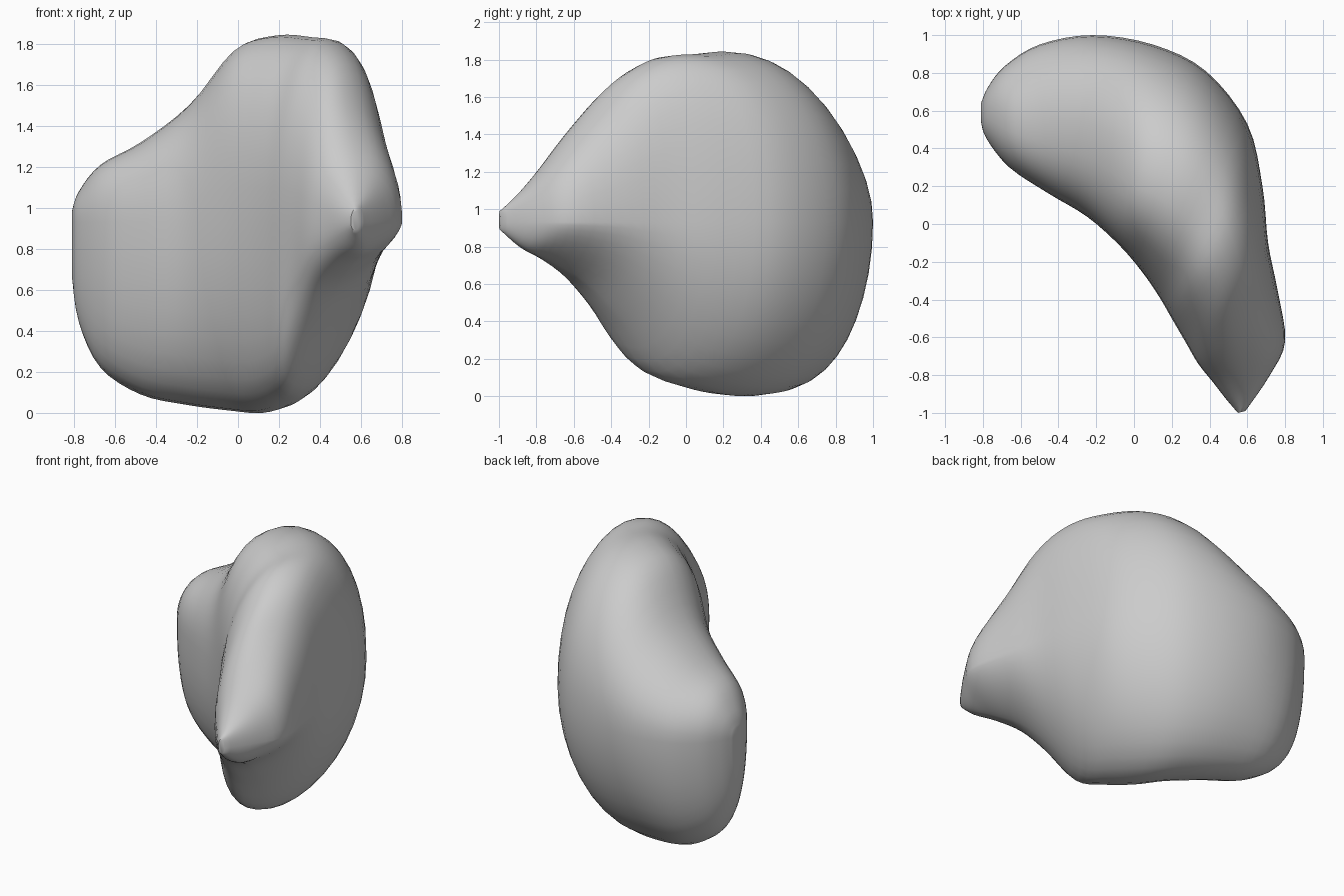
import bpy
import bmesh
from math import cos, sin, pi, copysign
from mathutils import Vector

cube = bpy.data.objects.get("Cube")
if cube:
    bpy.data.objects.remove(cube, do_unlink=True)

# Upright sections along the bent body, from the right lobe to the front tip:
# inner x, inner y, outer x, outer y, bottom z, top z,
# lean of the underside, lean of the crest, flatness of the lower outer side
SECTIONS = [(-0.81, 0.54, -0.81, 0.64, 0.67, 0.98, 0, 0, 0.9),
            (-0.78, 0.45, -0.77, 0.73, 0.44, 1.08, 0, 0, 0.9),
            (-0.66, 0.3, -0.68, 0.84, 0.22, 1.21, 0, -0.1, 0.9),
            (-0.45, 0.16, -0.5, 0.95, 0.09, 1.32, 0, -0.15, 0.9),
            (-0.25, 0.04, -0.22, 1, 0.04, 1.5, 0.02, -0.17, 1),
            (-0.08, -0.11, 0.1, 0.95, 0.01, 1.77, 0.04, -0.2, 1),
            (0.04, -0.25, 0.38, 0.81, 0, 1.84, 0.09, -0.1, 1),
            (0.13, -0.38, 0.6, 0.53, 0.04, 1.83, 0.12, 0, 1),
            (0.2, -0.5, 0.68, 0.2, 0.13, 1.81, 0.12, 0.1, 1),
            (0.27, -0.62, 0.71, -0.1, 0.4, 1.7, 0.08, 0.2, 1.1),
            (0.34, -0.74, 0.76, -0.35, 0.6, 1.48, 0.08, 0.1, 1.3),
            (0.42, -0.84, 0.8, -0.62, 0.72, 1.25, 0.06, 0, 1.4),
            (0.49, -0.93, 0.72, -0.8, 0.79, 1.1, 0, 0, 1.2),
            (0.55, -1, 0.59, -0.99, 0.89, 0.99, 0, 0, 1)]
MID_HEIGHT = 0.93
FULLNESS = 0.9
SIDES = 40


def smooth_path(points, steps):
    """Run a smooth curve through the points."""
    pts = [Vector(p) for p in points]
    last = len(pts) - 1
    result = []
    for i in range(last):
        a, b, c, d = (pts[max(0, min(last, i + k))] for k in (-1, 0, 1, 2))
        for s in range(steps):
            t = s / steps
            result.append(b + (c - a) * t / 2
                          + (a * 2 - b * 5 + c * 4 - d) * t * t / 2
                          + (b * 3 - a - c * 3 + d) * t ** 3 / 2)
    result.append(pts[-1])
    return result


def rounded(value, power):
    return copysign(abs(value) ** power, value)


def section_ring(bm, section):
    """Make one rounded loop between the inner and outer edge."""
    xi, yi, xo, yo, low, high, lean, crest, flatness = section
    ring = []
    for k in range(SIDES):
        angle = 2 * pi * k / SIDES
        lower_outer = cos(angle) > 0 and sin(angle) < 0
        power = flatness if lower_outer else FULLNESS
        across, up = rounded(cos(angle), power), rounded(sin(angle), power)
        if up > 0:
            reach, drift = high - MID_HEIGHT, 0
            across += crest * up * up
        else:
            reach, drift = MID_HEIGHT - low, lean * up * up
        x = (xi + xo) / 2 + (xo - xi) / 2 * across - drift
        y = (yi + yo) / 2 + (yo - yi) / 2 * across
        ring.append(bm.verts.new((x, y, max(0, MID_HEIGHT + reach * up))))
    return ring


# Loft the body through the sections and close both ends
bm = bmesh.new()
rings = [section_ring(bm, s) for s in smooth_path(SECTIONS, 4)]
for near, far in zip(rings, rings[1:]):
    for i in range(SIDES):
        j = (i + 1) % SIDES
        bm.faces.new((near[i], near[j], far[j], far[i]))
bm.faces.new(list(reversed(rings[0])))
bm.faces.new(rings[-1])
bmesh.ops.recalc_face_normals(bm, faces=bm.faces)
mesh = bpy.data.meshes.new("blob_body")
bm.to_mesh(mesh)
bm.free()

# Plain grey surface
grey = bpy.data.materials.new("plain_grey")
grey.use_nodes = True
colour = (0.6, 0.6, 0.6, 1)
grey.diffuse_color = colour
grey.node_tree.nodes["Principled BSDF"].inputs["Base Color"].default_value = colour
mesh.materials.append(grey)

body = bpy.data.objects.new("blob_body", mesh)
bpy.context.collection.objects.link(body)
bpy.context.view_layer.objects.active = body
body.select_set(True)
bpy.ops.object.shade_smooth_by_angle(angle=0.9)
